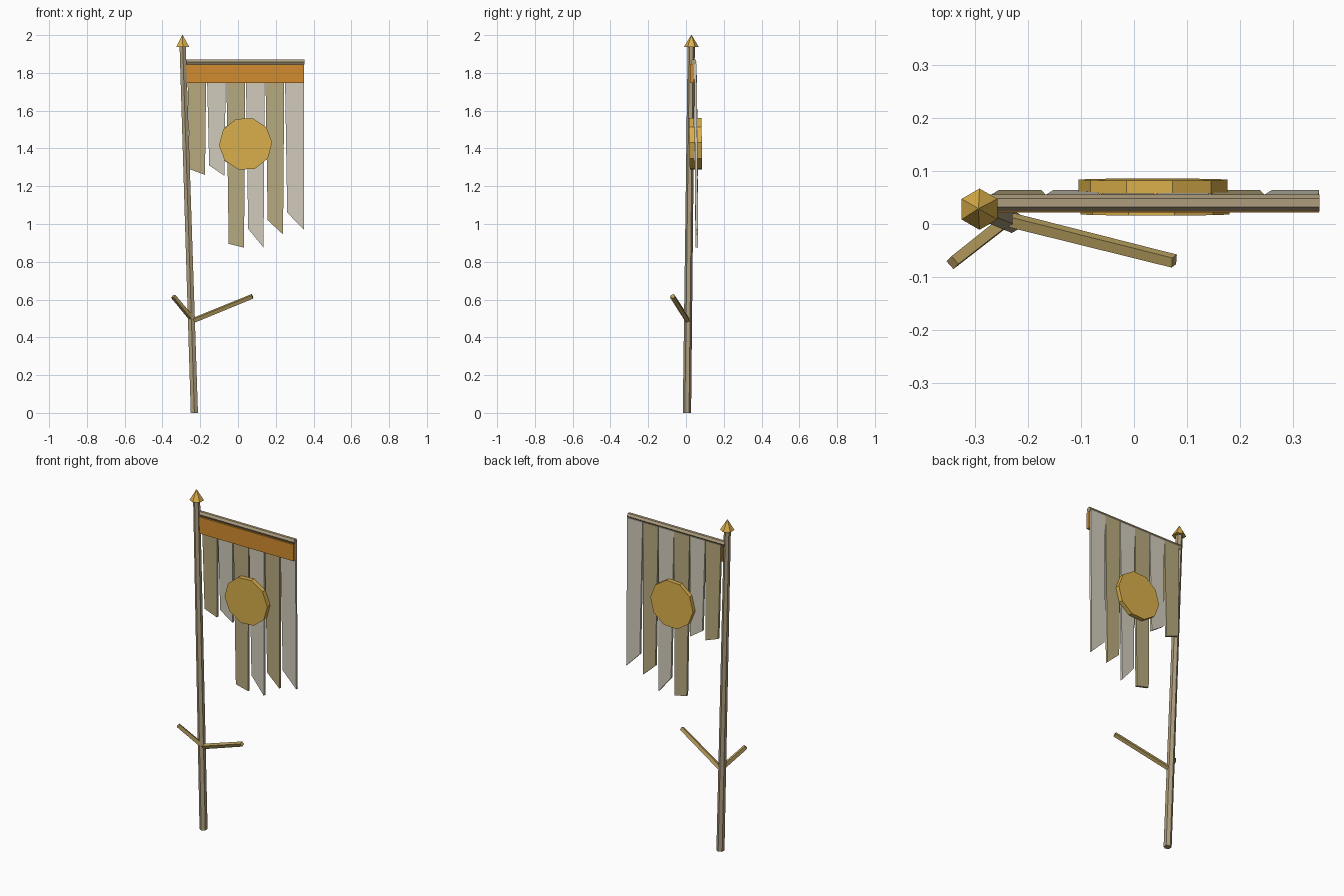
import bpy, bmesh, math
from mathutils import Vector

if "Cube" in bpy.data.objects:
    bpy.data.objects.remove(bpy.data.objects["Cube"])


def material(name, rgb):
    m = bpy.data.materials.new(name)
    m.diffuse_color = (*rgb, 1)
    m.use_nodes = True
    m.node_tree.nodes["Principled BSDF"].inputs["Base Color"].default_value = m.diffuse_color
    return m


WOOD = material("wood", (0.42, 0.34, 0.21))
BRANCH = material("branch_wood", (0.50, 0.36, 0.12))
GOLD = material("gold", (0.70, 0.43, 0.07))
ORANGE = material("orange", (0.65, 0.26, 0.03))
TAN = material("tan_cloth", (0.48, 0.40, 0.21))
PALE = material("pale_cloth", (0.64, 0.60, 0.50))


def loft(name, rings, mat):
    """Closed flat-shaded solid through equal-sized rings of points."""
    bm = bmesh.new()
    loops = [[bm.verts.new(p) for p in r] for r in rings]
    n = len(loops[0])
    for a, b in zip(loops, loops[1:]):
        for i in range(n):
            j = (i + 1) % n
            bm.faces.new((a[i], a[j], b[j], b[i]))
    bm.faces.new(loops[0][::-1])
    bm.faces.new(loops[-1])
    bmesh.ops.remove_doubles(bm, verts=bm.verts, dist=1e-5)
    bmesh.ops.recalc_face_normals(bm, faces=bm.faces)
    me = bpy.data.meshes.new(name)
    bm.to_mesh(me)
    bm.free()
    me.materials.append(mat)
    ob = bpy.data.objects.new(name, me)
    bpy.context.collection.objects.link(ob)
    return ob


def ring(c, r, n, u, v, start=0):
    return [Vector(c) + r * (math.cos(t) * u + math.sin(t) * v)
            for t in (math.radians(start) + math.tau * i / n for i in range(n))]


def rod(name, a, b, ra, rb, n, mat, start=0):
    """Rod with end rings square to its own axis."""
    d = (Vector(b) - Vector(a)).normalized()
    u = d.cross(Vector((0, 0, 1))).normalized()
    v = u.cross(d)
    return loft(name, [ring(a, ra, n, u, v, start), ring(b, rb, n, u, v, start)], mat)


X, Y, Z = Vector((1, 0, 0)), Vector((0, 1, 0)), Vector((0, 0, 1))

# Leaning hexagonal pole and pointed finial
loft("pole", [ring((-0.231, 0.005, 0), 0.022, 6, X, Y, 90),
              ring((-0.293, 0.028, 1.945), 0.019, 6, X, Y, 90)], WOOD)
loft("finial", [ring((-0.292, 0.028, 1.938), 0.039, 6, X, Y, 90),
                ring((-0.294, 0.029, 2.0), 0.0015, 6, X, Y, 90)], GOLD)

# Twig branches
rod("long_branch", (-0.235, 0.008, 0.49), (0.076, -0.07, 0.617), 0.015, 0.014, 4, BRANCH, 20)
rod("short_branch", (-0.235, 0.012, 0.487), (-0.343, -0.073, 0.617), 0.015, 0.014, 4, BRANCH, 40)

# Crossbar
rod("crossbar", (-0.29, 0.04, 1.858), (0.351, 0.04, 1.858), 0.016, 0.016, 6, WOOD)


# Orange band along the top
def rect(x0, x1, y0, y1, z):
    return [(x0, y0, z), (x1, y0, z), (x1, y1, z), (x0, y1, z)]


loft("top_band", [rect(-0.275, 0.35, 0.022, 0.042, z) for z in (1.746, 1.845)], ORANGE)

# Ragged cloth strips: bottom heights at left and right corners
ends = [(1.29, 1.26), (1.31, 1.255), (0.895, 0.875),
        (0.975, 0.875), (1.02, 0.945), (1.06, 0.97)]
left, width = -0.27, 0.1033
for i, (zl, zr) in enumerate(ends):
    x0, x1 = left + i * width, left + (i + 1) * width
    inset = 0 if i == 5 else 0.008
    top = rect(x0 + 0.001, x1 - 0.001, 0.043, 0.056, 1.85)
    ya, yb = 0.05, 0.064
    bottom = [(x0 + 0.014, ya, zl), (x1 - inset, ya, zr),
              (x1 - inset, yb, zr), (x0 + 0.014, yb, zl)]
    loft(f"cloth_strip_{i + 1}", [bottom, top], PALE if i % 2 else TAN)

# Ten-sided discs on both faces of the cloth, following its lean
lean = Vector((0, -0.015, 1)).normalized()
for name, cx, y0, y1 in (("front_disc", 0.04, 0.018, 0.045),
                         ("back_disc", 0.036, 0.058, 0.084)):
    loft(name, [ring((cx, y, 1.424), 0.141, 10, X, lean, 3) for y in (y0, y1)], GOLD)
